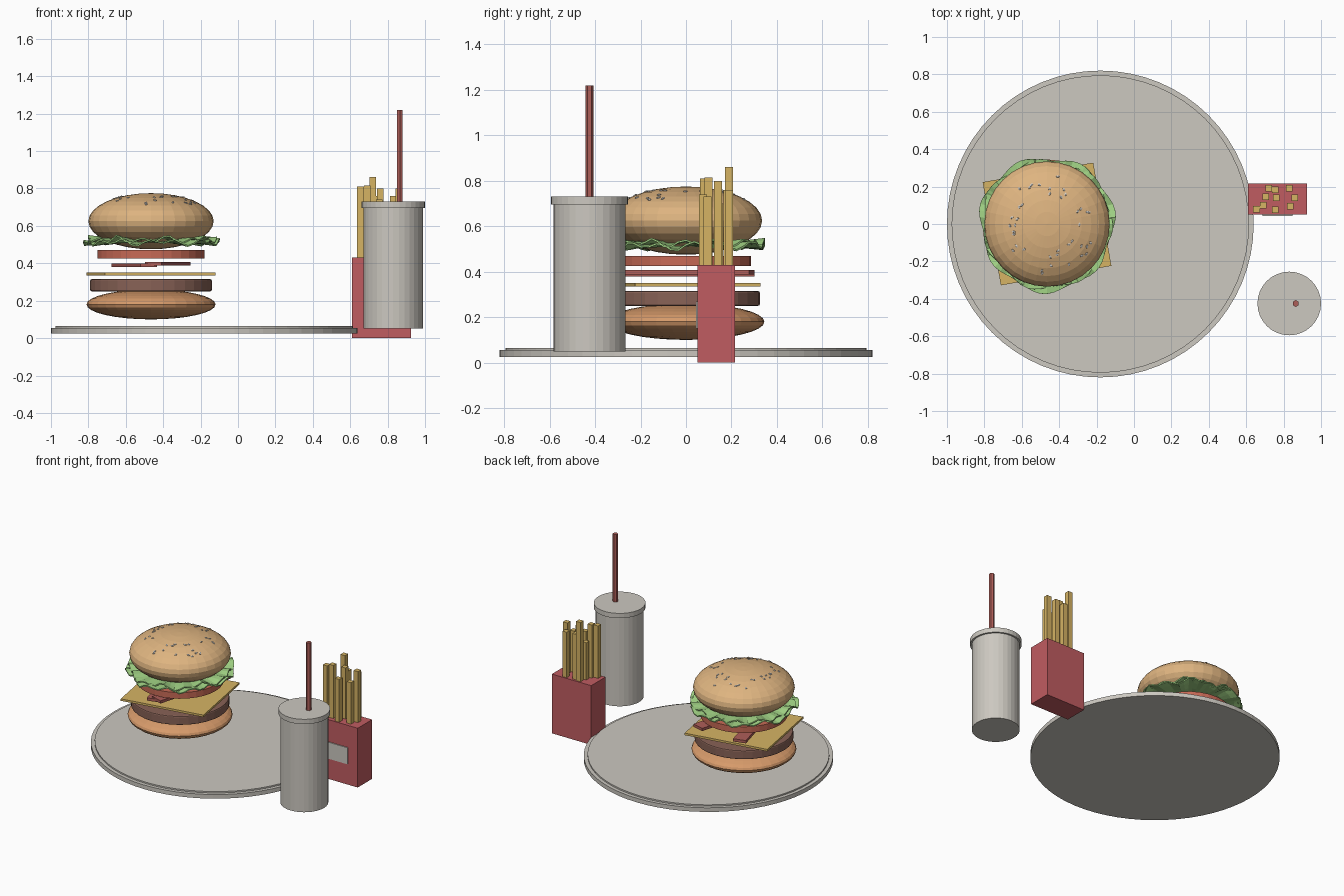
import bpy, bmesh, math, random
from mathutils import Matrix, Vector

random.seed(4)
if "Cube" in bpy.data.objects:
    bpy.data.objects.remove(bpy.data.objects["Cube"])


def linear(c):
    c /= 255
    return c / 12.92 if c <= 0.04045 else ((c + 0.055) / 1.055) ** 2.4


def material(name, *rgb):
    m = bpy.data.materials.new(name)
    color = [linear(c) for c in rgb] + [1]
    m.diffuse_color = color
    m.use_nodes = True
    m.node_tree.nodes["Principled BSDF"].inputs["Base Color"].default_value = color
    return m


TOAST = material("toasted_bun", 222, 180, 128)
CRUST = material("bun_crust", 214, 154, 106)
MEAT = material("cooked_meat", 136, 98, 86)
YELLOW = material("golden_yellow", 214, 180, 100)
TOMATO = material("tomato_red", 200, 106, 86)
BACON = material("bacon_red", 174, 94, 88)
GREEN = material("lettuce_green", 158, 207, 130)
GREY = material("pale_grey", 204, 200, 192)
RED = material("carton_red", 192, 92, 97)
SEED = material("seed_white", 216, 213, 208)


def finish(bm, name, mat):
    mesh = bpy.data.meshes.new(name)
    bmesh.ops.recalc_face_normals(bm, faces=bm.faces)
    bm.to_mesh(mesh)
    bm.free()
    mesh.materials.append(mat)
    ob = bpy.data.objects.new(name, mesh)
    bpy.context.scene.collection.objects.link(ob)
    return ob


def disc(name, mat, x, y, z0, z1, r, sides=32, bevel=0):
    bm = bmesh.new()
    bmesh.ops.create_cone(bm, cap_ends=True, segments=sides, radius1=r, radius2=r,
                          depth=z1 - z0, matrix=Matrix.Translation((x, y, (z0 + z1) / 2)))
    ob = finish(bm, name, mat)
    if bevel:
        mod = ob.modifiers.new("rounded_rim", 'BEVEL')
        mod.width, mod.segments = bevel, 2
    return ob


def ellipsoid(name, mat, x, z, r, h):
    bm = bmesh.new()
    bmesh.ops.create_uvsphere(bm, u_segments=32, v_segments=16, radius=1,
                              matrix=Matrix.Translation((x, 0, z)) @ Matrix.Diagonal((r, r, h, 1)))
    return finish(bm, name, mat)


def box(name, mat, center, size, turn=0):
    bm = bmesh.new()
    bmesh.ops.create_cube(bm, size=1, matrix=Matrix.Translation(center)
                          @ Matrix.Rotation(math.radians(turn), 4, 'Z') @ Matrix.Diagonal((*size, 1)))
    return finish(bm, name, mat)


# Plate with a raised inner disc
disc("plate", GREY, -0.18, 0, 0.025, 0.055, 0.82, 64)
disc("plate_inner", GREY, -0.18, 0, 0.05, 0.065, 0.795, 64)

# Burger stack
BX = -0.465
ellipsoid("bottom_bun", CRUST, BX, 0.18, 0.345, 0.08)
disc("patty", MEAT, BX, 0, 0.25, 0.315, 0.325, 32, 0.008)
box("cheese_slice", YELLOW, (BX, 0, 0.343), (0.6, 0.56, 0.015), 10)
for side in (-1, 1):
    box("bacon_strip", BACON, (BX + side * 0.09, 0, 0.393 + side * 0.004),
        (0.09, 0.6, 0.02), -side * 15)
disc("tomato_slice", TOMATO, BX, 0, 0.425, 0.47, 0.287, 32)
TOP_Z, TOP_R, TOP_H = 0.625, 0.335, 0.15
ellipsoid("top_bun", TOAST, BX, TOP_Z, TOP_R, TOP_H)


# Lettuce: two ruffled sheets
def lettuce(name, z, radius, phase):
    bm = bmesh.new()
    rings, n = (0.15, 0.7, 0.87, 1), 64
    grid = []
    for k in rings:
        row = []
        for i in range(n):
            a = math.tau * i / n
            ruffle = max(0, k - 0.6) / 0.4
            r = radius * k + ruffle * (0.013 * math.sin(7 * a + phase) + 0.006 * math.sin(3 * a))
            h = z + ruffle * (0.014 * math.sin(15 * a + phase) + 0.008 * math.sin(8 * a))
            row.append(bm.verts.new((BX + r * math.cos(a), r * math.sin(a), h)))
        grid.append(row)
    bm.faces.new(grid[0])
    for inner, outer in zip(grid, grid[1:]):
        for i in range(n):
            j = (i + 1) % n
            bm.faces.new((inner[i], outer[i], outer[j], inner[j]))
    ob = finish(bm, name, GREEN)
    mod = ob.modifiers.new("thickness", 'SOLIDIFY')
    mod.thickness, mod.offset = 0.008, 0


lettuce("lettuce_lower", 0.513, 0.356, 0.4)
lettuce("lettuce_upper", 0.527, 0.342, 2.2)

# Sesame seeds scattered on the top bun
bm = bmesh.new()
for i in range(40):
    a, r = random.uniform(0, math.tau), random.uniform(0.15, 0.27)
    x, y = r * math.cos(a), r * math.sin(a)
    h = TOP_H * math.sqrt(1 - (r / TOP_R) ** 2)
    normal = Vector((x / TOP_R ** 2, y / TOP_R ** 2, h / TOP_H ** 2))
    tilt = normal.to_track_quat('Z', 'Y').to_matrix().to_4x4()
    bmesh.ops.create_icosphere(bm, subdivisions=1, radius=1,
                               matrix=Matrix.Translation((BX + x, y, TOP_Z + h)) @ tilt
                               @ Matrix.Rotation(a * 5, 4, 'Z')
                               @ Matrix.Diagonal((0.011, 0.007, 0.005, 1)))
finish(bm, "sesame_seeds", SEED)

# Drink: cup, lid and six-sided straw
CX, CY = 0.83, -0.425
disc("cup", GREY, CX, CY, 0.05, 0.70, 0.158)
disc("cup_lid", GREY, CX, CY, 0.695, 0.73, 0.17)
disc("straw", BACON, CX + 0.035, CY, 0.7, 1.22, 0.018, 6)

# Fries carton with a blank front label
box("fries_carton", RED, (0.768, 0.133, 0.215), (0.315, 0.165, 0.43))
box("carton_label", GREY, (0.768, 0.0475, 0.21), (0.16, 0.008, 0.12))
fries = [(0.655, 0.08, 0.81), (0.69, 0.1, 0.815), (0.72, 0.19, 0.86), (0.755, 0.182, 0.76),
         (0.755, 0.075, 0.74), (0.76, 0.14, 0.80), (0.705, 0.145, 0.70), (0.835, 0.095, 0.73),
         (0.83, 0.19, 0.76), (0.86, 0.14, 0.80)]
for x, y, top in fries:
    box("french_fry", YELLOW, (x, y, (top + 0.3) / 2), (0.035, 0.035, top - 0.3))
